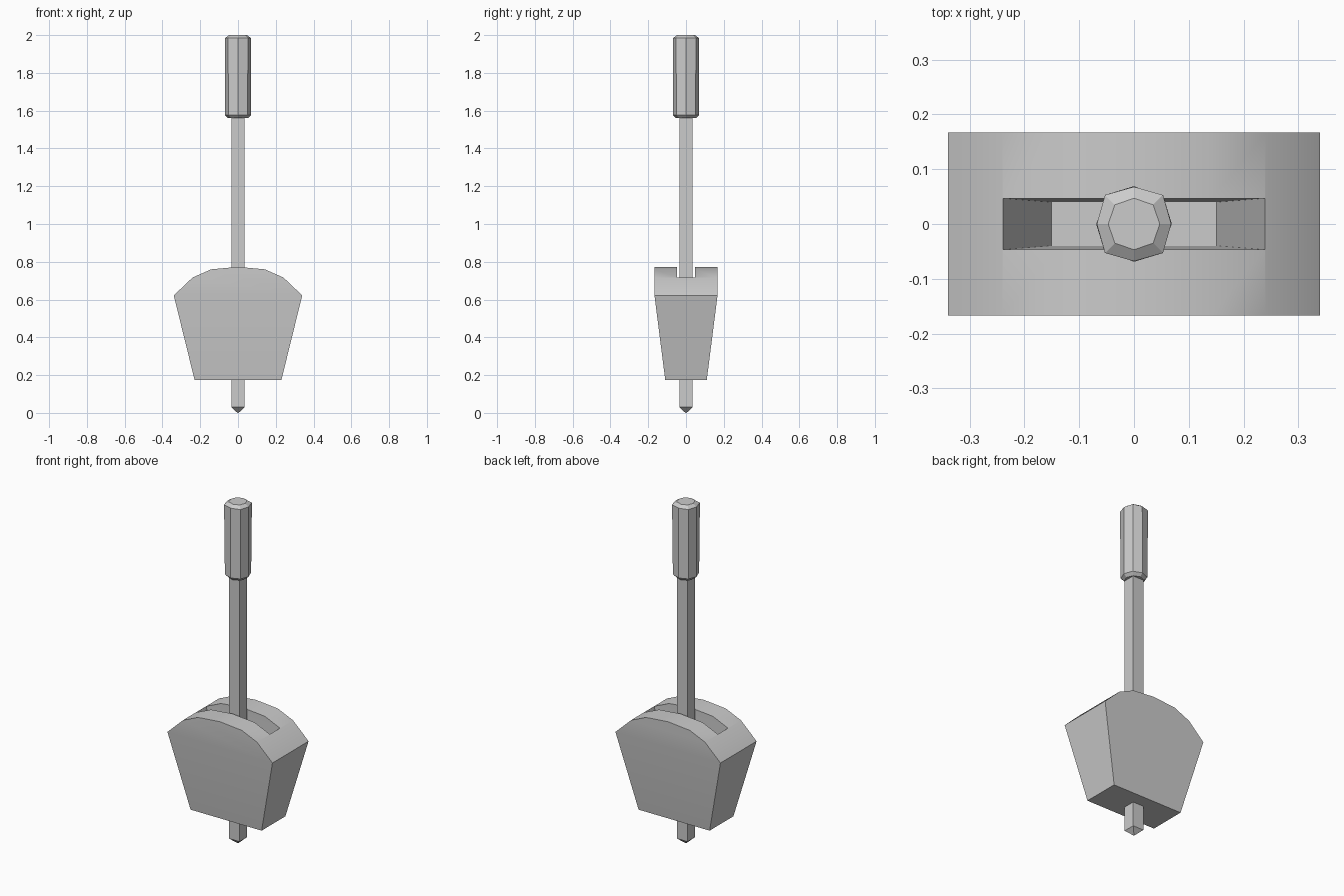
import bpy, bmesh

if "Cube" in bpy.data.objects:
    bpy.data.objects.remove(bpy.data.objects["Cube"])


def make_object(name, bm):
    bmesh.ops.recalc_face_normals(bm, faces=bm.faces)
    mesh = bpy.data.meshes.new(name)
    bm.to_mesh(mesh)
    bm.free()
    ob = bpy.data.objects.new(name, mesh)
    bpy.context.collection.objects.link(ob)
    return ob


def loft(name, rings):
    """Closed solid through a stack of rings: [(z, [(x, y), ...]), ...]."""
    bm = bmesh.new()
    rows = [[bm.verts.new((x, y, z)) for x, y in pts] for z, pts in rings]
    n = len(rows[0])
    for a, b in zip(rows, rows[1:]):
        for i in range(n):
            j = (i + 1) % n
            bm.faces.new((a[i], a[j], b[j], b[i]))
    bm.faces.new(rows[0][::-1])
    bm.faces.new(rows[-1])
    return make_object(name, bm)


def rect(hx, hy):
    return [(-hx, -hy), (hx, -hy), (hx, hy), (-hx, hy)]


def octagon(r, d):
    return [(r, 0), (d, d), (0, r), (-d, d), (-r, 0), (-d, -d), (0, -r), (d, -d)]


# Square lever rod with pointed lower end
loft("lever_rod", [(0.0, rect(0.003, 0.003)), (0.03, rect(0.035, 0.035)),
                   (1.6, rect(0.035, 0.035))])

# Octagonal grip with chamfered ends
loft("lever_grip", [(1.56, octagon(0.052, 0.037)), (1.577, octagon(0.069, 0.05)),
                    (1.985, octagon(0.068, 0.053)), (2.0, octagon(0.047, 0.035))])

# Tapered housing with a rounded top
right_half = [(0.23, 0.175, 0.11), (0.34, 0.622, 0.167), (0.24, 0.717, 0.167),
              (0.142, 0.76, 0.167)]
profile = right_half + [(0, 0.773, 0.167)] + [(-x, z, y) for x, z, y in right_half[::-1]]
bm = bmesh.new()
front = [bm.verts.new((x, -y, z)) for x, z, y in profile]
back = [bm.verts.new((x, y, z)) for x, z, y in profile]
n = len(profile)
for i in range(n):
    j = (i + 1) % n
    bm.faces.new((front[i], front[j], back[j], back[i]))
for side in (front, back):
    bm.faces.new((side[0], side[1], side[-2], side[-1]))
    bm.faces.new(side[1:-1])
housing = make_object("lever_housing", bm)

# Slot in the housing top, narrowing downwards
cutter = loft("slot_cutter", [(0.4, rect(0.151, 0.04)), (0.718, rect(0.239, 0.047)),
                              (0.9, rect(0.239, 0.047))])
cutter.hide_render = True
slot = housing.modifiers.new("slot", "BOOLEAN")
slot.operation = "DIFFERENCE"
slot.solver = "EXACT"
slot.object = cutter
bpy.context.view_layer.objects.active = housing
housing.select_set(True)
bpy.ops.object.modifier_apply(modifier="slot")
bpy.data.objects.remove(cutter)
bpy.ops.object.shade_smooth_by_angle(angle=0.5)
